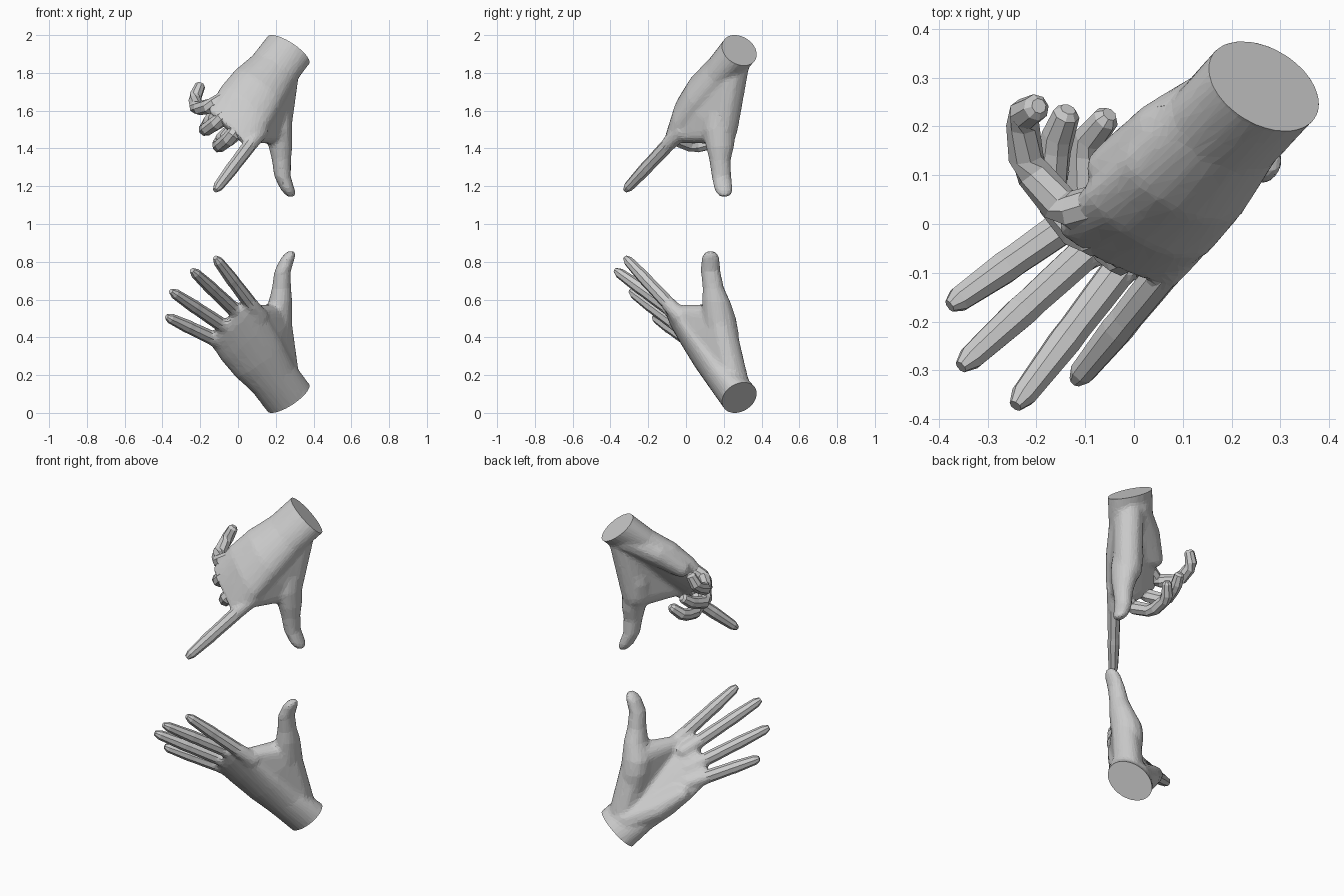
import bpy, bmesh, math
from mathutils import Vector as V, Matrix

if "Cube" in bpy.data.objects:
    bpy.data.objects.remove(bpy.data.objects["Cube"])

N = V((0, .87, .49))             # palm normal (lower hand, upper one is mirrored in z)
AXIS = V((-.54, -.43, .72)).normalized()   # forearm direction


def ring(bm, c, a, b, sides):
    return [bm.verts.new(c + a * math.cos(2 * math.pi * (i + .5) / sides)
                         + b * math.sin(2 * math.pi * (i + .5) / sides)) for i in range(sides)]


def loft(bm, sections, sides):
    """Skin a list of (centre, half axis, half axis) ellipses, capped at both ends."""
    rings = [ring(bm, *s, sides) for s in sections]
    for p, q in zip(rings, rings[1:]):
        for i in range(sides):
            j = (i + 1) % sides
            bm.faces.new((p[i], p[j], q[j], q[i]))
    bm.faces.new(rings[0])
    bm.faces.new(rings[-1])


def hull(bm, balls):
    """Convex skin around balls (x, y, z, radius): muscle pads and webs."""
    tmp = bmesh.new()
    for x, y, z, r in balls:
        bmesh.ops.create_icosphere(tmp, subdivisions=2, radius=r,
                                   matrix=Matrix.Translation((x, y, z)))
    pts = [v.co.copy() for v in tmp.verts]
    tmp.free()
    vs = [bm.verts.new(p) for p in pts]
    bmesh.ops.convex_hull(bm, input=vs)
    loose = [v for v in vs if v.is_valid and not v.link_faces]
    bmesh.ops.delete(bm, geom=loose, context='VERTS')


def make(bm, name):
    bmesh.ops.recalc_face_normals(bm, faces=bm.faces[:])
    me = bpy.data.meshes.new(name)
    bm.to_mesh(me)
    bm.free()
    ob = bpy.data.objects.new(name, me)
    bpy.context.scene.collection.objects.link(ob)
    return ob


def flip(bm, upper):
    if upper:
        for v in bm.verts:
            v.co.z = 2 - v.co.z


def finger(name, pts, radii, upper):
    """Eight sided tapering finger along a path of joints."""
    pts = [V(p) for p in pts]
    side = V((.70, -.33, .63))
    secs = []
    for i, (p, r) in enumerate(zip(pts, radii)):
        t = (pts[min(i + 1, len(pts) - 1)] - pts[max(i - 1, 0)]).normalized()
        a = (side - t * side.dot(t)).normalized()
        secs.append((p, a * r, t.cross(a) * r))
    bm = bmesh.new()
    loft(bm, secs, 8)
    flip(bm, upper)
    make(bm, name)


def straight(name, base, tip, upper):
    b, t = V(base), V(tip)
    fr = (-.25, 0, .2, .42, .52, .72, .92, 1)
    rad = (.036, .037, .036, .034, .035, .031, .027, .014)
    finger(name, [b.lerp(t, f) for f in fr], rad, upper)


def curled(name, joints, upper):
    """Bent finger: every inner joint becomes two rings so the knuckle is bevelled."""
    j = [V(p) for p in joints]
    pts, rad = [j[0]], [.04]
    for i, r in zip(range(1, len(j) - 1), (.04, .037, .034)):
        pts += [j[i].lerp(j[i - 1], .18), j[i].lerp(j[i + 1], .18)]
        rad += [r, r]
    pts += [j[-2].lerp(j[-1], .85), j[-1]]
    rad += [.028, .016]
    finger(name, pts, rad, upper)


def palm(name, thumb, bulge, roots, upper):
    bm = bmesh.new()
    wrist = V((.266, .283, .081))
    # palm: centre, direction to thumb side, half width, half thickness, share of bulge
    stations = [
        (wrist - AXIS * .05, (.84, -.26, .47), .136, .1, 0),
        (wrist, (.84, -.26, .47), .136, .1, 0),
        (V((.186, .197, .185)), (.82, -.28, .50), .137, .09, .2),
        (V((.107, .11, .29)), (.77, -.30, .56), .163, .078, 1),
        (V((.035, .03, .39)), (.73, -.32, .6), .175, .062, 1),
        (V((-.025, -.035, .47)), (.70, -.33, .63), .172, .046, .1),
        (V((-.05, -.062, .50)), (.70, -.33, .63), .155, .03, 0)]
    secs = []
    for c, u, w, h, k in stations:
        u = V(u).normalized()
        secs.append((c - N * bulge * k, u * w, N * (h + bulge * k)))
    loft(bm, secs, 20)
    # thumb as level ellipses (x, y, z, rx, ry)
    loft(bm, [(V((x, y, z)), V((rx, 0, 0)), V((0, ry, 0))) for x, y, z, rx, ry in thumb], 12)
    # thumb muscle and web towards the index finger
    ty = thumb[4][1]
    hull(bm, [(.25, .255, .14, .085), (.213, .21, .33, .07), (.205, ty + .015, .5, .08),
              (.15, .05, .40, .06), (.085, -.05, .525, .045)])
    # pad on the little finger side
    hull(bm, [(.21, .265, .14, .08), (.055, .19, .22, .065), (-.05, .115, .31, .05),
              (.06, .07, .33, .05)])
    # knuckle roots of the fingers
    for b, t in roots:
        b, t = V(b), V(t)
        d = (t - b).normalized()
        hull(bm, [(*(b - d * .12), .045), (*(b - d * .02), .041), (*(b + d * .03), .035)])
    ob = make(bm, name)
    # fuse the volumes, soften the web, thin out to coarse facets
    m = ob.modifiers.new("fuse", 'REMESH')
    m.mode = 'VOXEL'
    m.voxel_size = .01
    m = ob.modifiers.new("soften", 'SMOOTH')
    m.factor = .5
    m.iterations = 10
    m = ob.modifiers.new("facets", 'DECIMATE')
    m.ratio = .12
    dg = bpy.context.evaluated_depsgraph_get()
    me = bpy.data.meshes.new_from_object(ob.evaluated_get(dg))
    ob.modifiers.clear()
    ob.data = me
    # flat cut at the wrist
    bm = bmesh.new()
    bm.from_mesh(me)
    bmesh.ops.bisect_plane(bm, geom=bm.verts[:] + bm.edges[:] + bm.faces[:], dist=1e-5,
                           plane_co=wrist, plane_no=-AXIS, clear_outer=True)
    bmesh.ops.holes_fill(bm, edges=[e for e in bm.edges if e.is_boundary], sides=0)
    for f in bm.faces:
        f.smooth = False
    flip(bm, upper)
    bmesh.ops.recalc_face_normals(bm, faces=bm.faces[:])
    bm.to_mesh(me)
    bm.free()


root = [(.225, .215, .24, .05, .05), (.213, .21, .33, .075, .07),
        (.203, .19, .42, .085, .092), (.203, .175, .5, .086, .092)]
lower_thumb = root + [(.225, .16, .59, .064, .076), (.23, .145, .66, .052, .058),
                      (.236, .13, .75, .045, .053), (.264, .13, .82, .038, .05),
                      (.278, .13, .846, .028, .036), (.282, .13, .858, .014, .018)]
upper_thumb = root + [(.225, .18, .59, .064, .076), (.23, .18, .66, .052, .058),
                      (.236, .188, .75, .045, .053), (.264, .2, .82, .038, .05),
                      (.278, .203, .846, .028, .036), (.282, .203, .858, .014, .018)]

index = ((.06, -.10, .585), (-.12, -.322, .822))
middle = ((-.035, -.10, .56), (-.243, -.373, .755))
ring_f = ((-.10, -.06, .475), (-.355, -.293, .645))
little = ((-.145, -.005, .40), (-.378, -.168, .51))

# lower hand, open
palm("lower_palm", lower_thumb, 0, [index, middle, ring_f, little], False)
for label, (b, t) in zip(("index", "middle", "ring", "little"), (index, middle, ring_f, little)):
    straight("lower_" + label + "_finger", b, t, False)

# upper hand, pointing, other fingers curled towards the palm
palm("upper_palm", upper_thumb, .014, [index], True)
straight("upper_index_finger", *index, True)
curled("upper_middle_finger", [(.0, -.05, .49), (-.035, -.07, .54), (-.1, .04, .59),
                               (-.1, .165, .565), (-.05, .225, .5)], True)
curled("upper_ring_finger", [(-.05, -.01, .41), (-.10, -.03, .455), (-.175, .06, .505),
                             (-.16, .17, .47), (-.135, .235, .42)], True)
curled("upper_little_finger", [(-.08, .04, .34), (-.14, .025, .375), (-.22, .12, .39),
                               (-.23, .222, .335), (-.195, .242, .255)], True)
